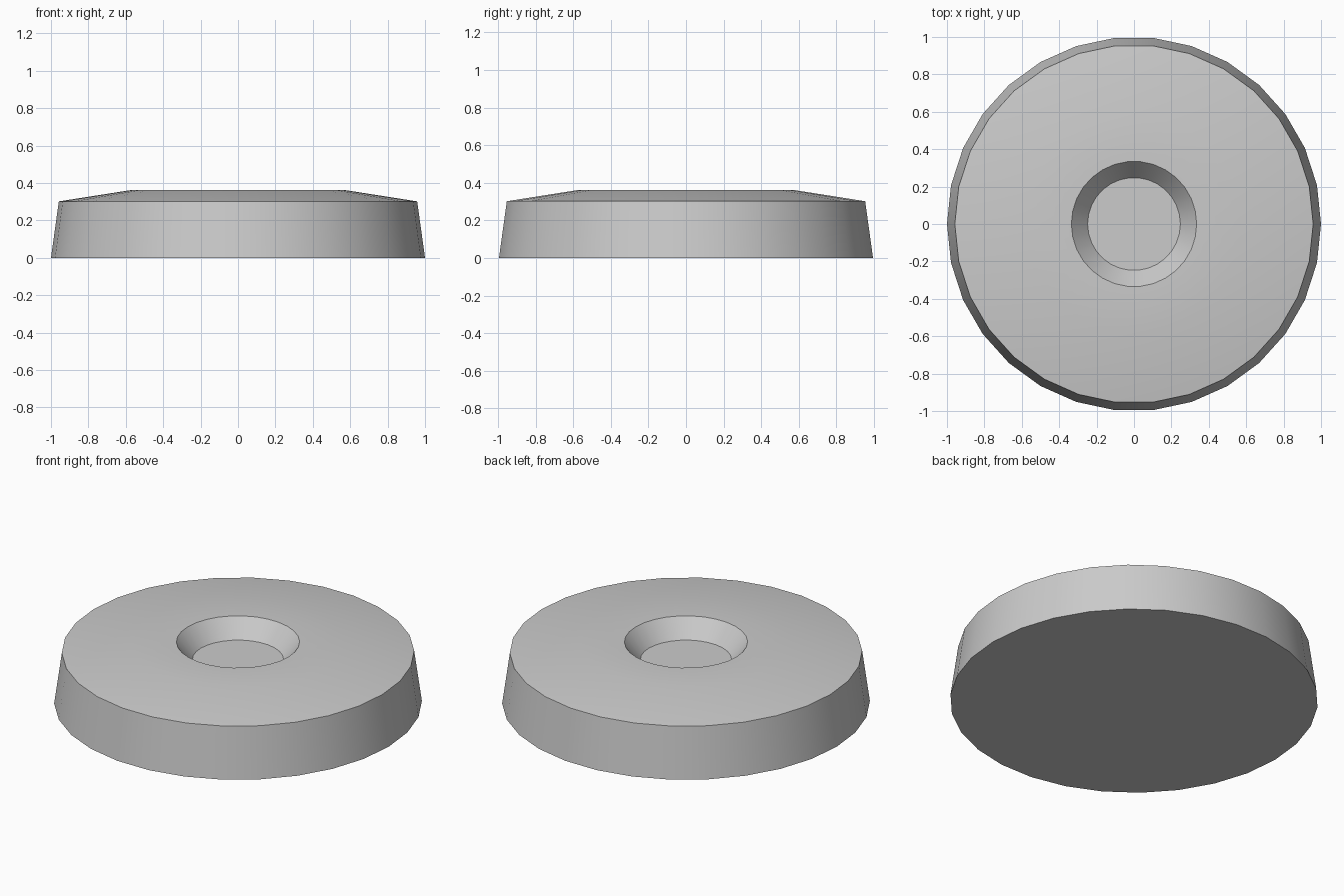
import bpy, bmesh, math

if "Cube" in bpy.data.objects:
    bpy.data.objects.remove(bpy.data.objects["Cube"])

SIDES = 30
# (radius, height) from the base edge up over the top and into the dish
PROFILE = [(1.0, 0.0), (0.958, 0.302), (0.575, 0.362), (0.335, 0.362), (0.248, 0.257)]

bm = bmesh.new()
rings = []
for r, z in PROFILE:
    rings.append([bm.verts.new((r * math.cos(2 * math.pi * i / SIDES),
                                r * math.sin(2 * math.pi * i / SIDES), z))
                  for i in range(SIDES)])

# bands between neighbouring rings
for lower, upper in zip(rings, rings[1:]):
    for i in range(SIDES):
        j = (i + 1) % SIDES
        bm.faces.new((lower[i], lower[j], upper[j], upper[i]))

# flat underside and dish floor
bm.faces.new(rings[0][::-1])
bm.faces.new(rings[-1])

mesh = bpy.data.meshes.new("round_base")
bm.to_mesh(mesh)
bm.free()
base = bpy.data.objects.new("round_base", mesh)
bpy.context.collection.objects.link(base)

# smooth walls, crisp rims
bpy.context.view_layer.objects.active = base
base.select_set(True)
bpy.ops.object.shade_smooth_by_angle(angle=math.radians(30))
